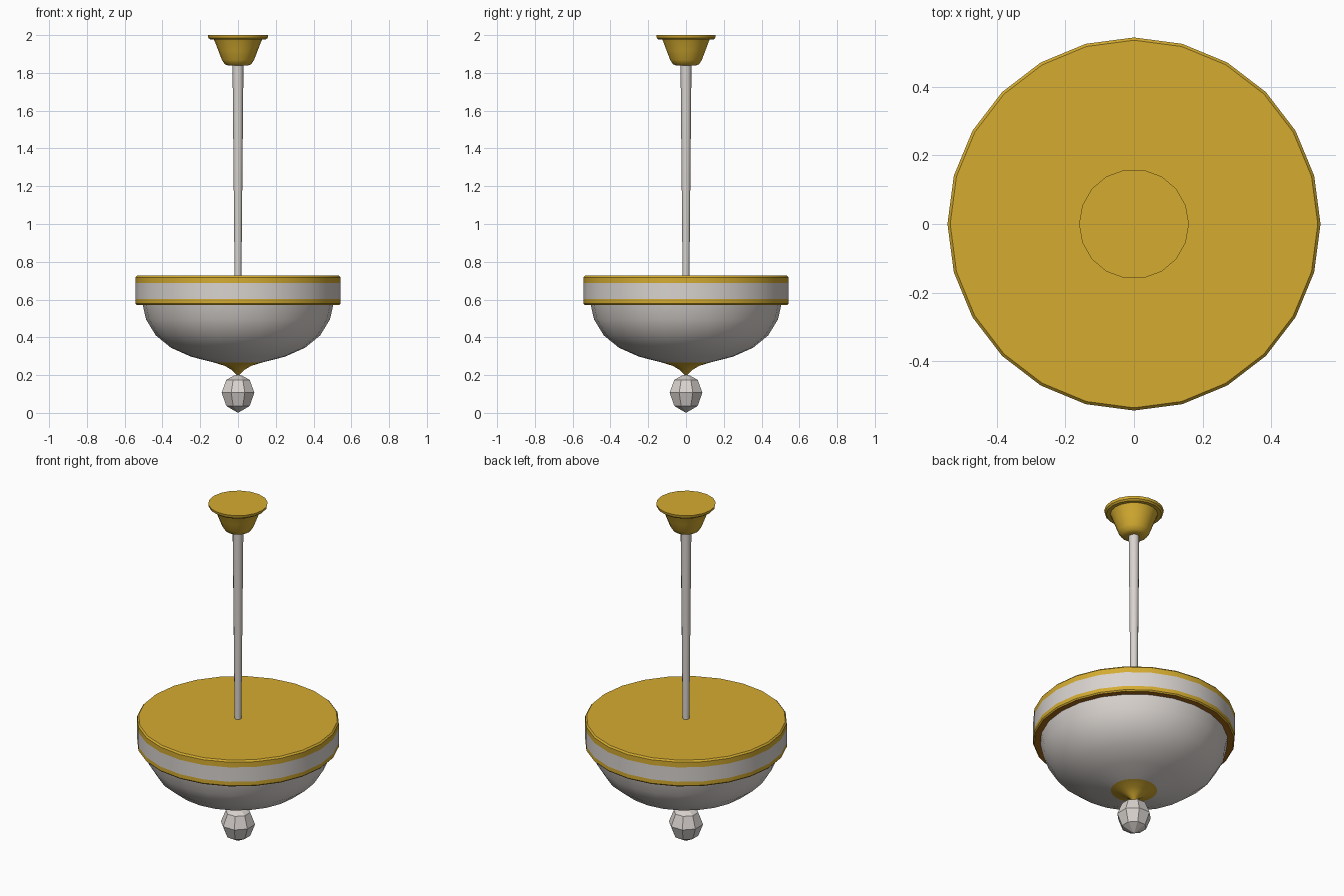
import bpy, bmesh, math

if "Cube" in bpy.data.objects:
    bpy.data.objects.remove(bpy.data.objects["Cube"])


def material(name, rgb):
    m = bpy.data.materials.new(name)
    m.diffuse_color = (*rgb, 1)
    m.use_nodes = True
    m.node_tree.nodes["Principled BSDF"].inputs["Base Color"].default_value = m.diffuse_color
    return m


GOLD = material("gold", (0.66, 0.41, 0.03))
WHITE = material("warm_white", (0.69, 0.65, 0.62))
BRONZE = material("dark_bronze", (0.40, 0.14, 0.01))


def lathe(name, profile, sides, mats, colours=None, offset=0.0, smooth=True):
    """Revolve (radius, z) points listed from bottom to top; one colour index per band."""
    bm = bmesh.new()
    rings = []
    for r, z in profile:
        if r == 0:
            rings.append([bm.verts.new((0, 0, z))] * sides)
        else:
            rings.append([bm.verts.new((r * math.cos(2 * math.pi * i / sides + offset),
                                        r * math.sin(2 * math.pi * i / sides + offset), z))
                          for i in range(sides)])
    for b, (lo, hi) in enumerate(zip(rings, rings[1:])):
        for i in range(sides):
            j = (i + 1) % sides
            quad = list(dict.fromkeys([lo[i], lo[j], hi[j], hi[i]]))
            f = bm.faces.new(quad)
            f.material_index = colours[b] if colours else 0
    mesh = bpy.data.meshes.new(name)
    bm.to_mesh(mesh)
    bm.free()
    for m in mats:
        mesh.materials.append(m)
    ob = bpy.data.objects.new(name, mesh)
    bpy.context.collection.objects.link(ob)
    if smooth:
        bpy.ops.object.select_all(action='DESELECT')
        ob.select_set(True)
        bpy.context.view_layer.objects.active = ob
        bpy.ops.object.shade_smooth_by_angle(angle=math.radians(35))
    return ob


# ceiling canopy
lathe("ceiling_canopy",
      [(0, 1.838), (0.05, 1.838), (0.07, 1.846), (0.085, 1.868), (0.105, 1.92),
       (0.122, 1.965), (0.128, 1.977), (0.148, 1.977), (0.157, 1.985), (0.16, 2.0), (0, 2.0)],
      18, [GOLD])

# tapered hanging rod
lathe("rod", [(0, 0.715), (0.018, 0.715), (0.029, 1.845), (0, 1.845)], 12, [WHITE])

# banded drum with a darker underside
lathe("drum",
      [(0.49, 0.572), (0.537, 0.572), (0.543, 0.579), (0.543, 0.602), (0.543, 0.687),
       (0.543, 0.718), (0.535, 0.727), (0, 0.727)],
      24, [GOLD, WHITE, BRONZE], [2, 0, 0, 1, 0, 0, 0])

# bowl shade with gold tip
lathe("bowl_shade",
      [(0, 0.195), (0.012, 0.205), (0.035, 0.228), (0.07, 0.249), (0.125, 0.266),
       (0.25, 0.298), (0.355, 0.345), (0.435, 0.41), (0.487, 0.495), (0.505, 0.575)],
      24, [WHITE, GOLD], [1, 1, 1, 1, 0, 0, 0, 0, 0])

# faceted crystal finial
lathe("crystal_finial",
      [(0, 0.0), (0.067, 0.037), (0.094, 0.107), (0.067, 0.175), (0.02, 0.199), (0, 0.2)],
      8, [WHITE], offset=math.pi / 8, smooth=False)
